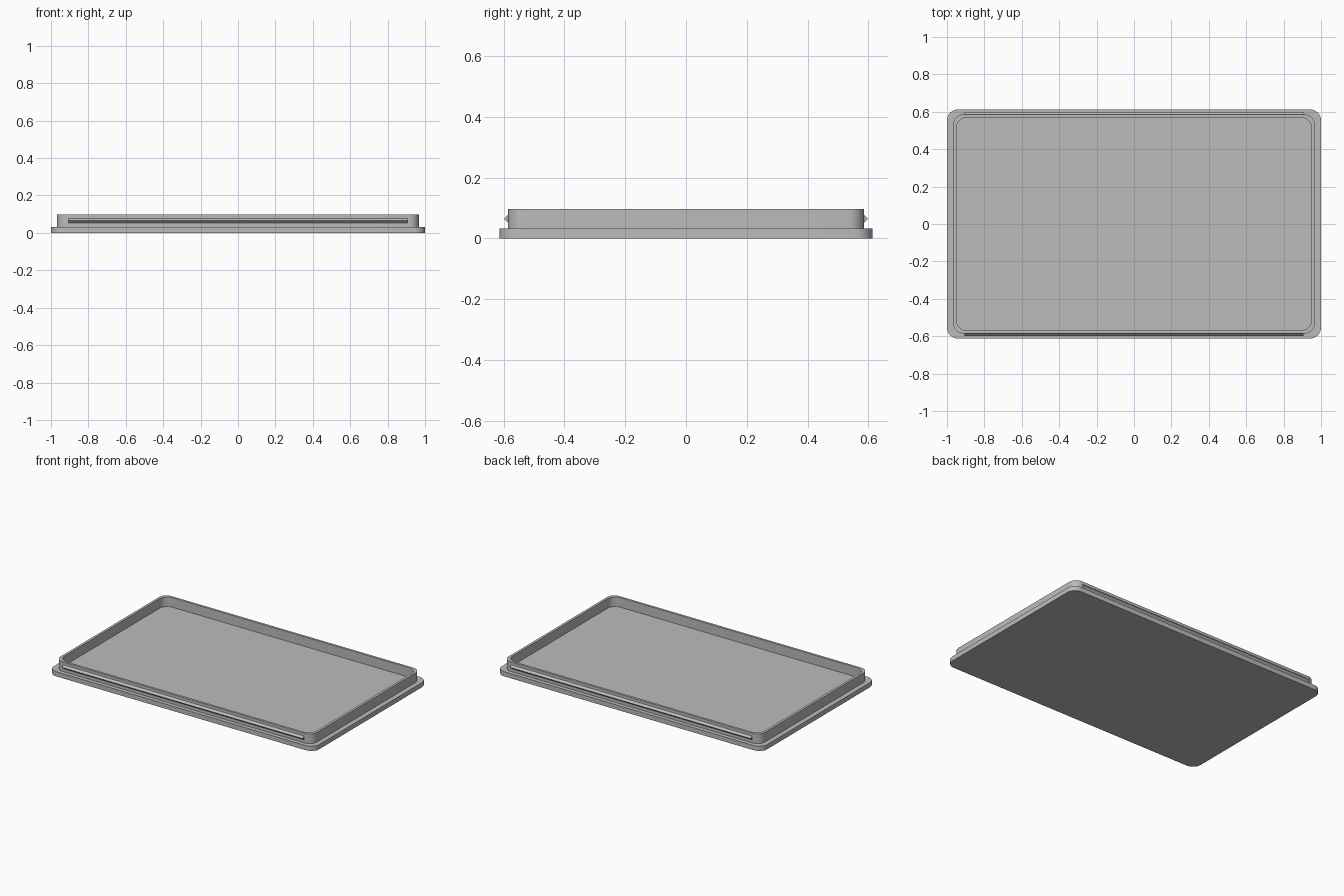
import bpy, bmesh, math

if "Cube" in bpy.data.objects:
    bpy.data.objects.remove(bpy.data.objects["Cube"])

grey = bpy.data.materials.new("plain_grey")
grey.diffuse_color = (0.5, 0.5, 0.5, 1)
grey.use_nodes = True
grey.node_tree.nodes["Principled BSDF"].inputs["Base Color"].default_value = grey.diffuse_color


def rounded_rect(hx, hy, r, steps=8):
    """Counter-clockwise outline of a rectangle with rounded corners."""
    pts = []
    for k, (sx, sy) in enumerate([(1, 1), (-1, 1), (-1, -1), (1, -1)]):
        for i in range(steps + 1):
            a = math.pi / 2 * (k + i / steps)
            pts.append((sx * (hx - r) + r * math.cos(a),
                        sy * (hy - r) + r * math.sin(a)))
    return pts


def finish(name, bm, smooth=True):
    bmesh.ops.recalc_face_normals(bm, faces=bm.faces)
    mesh = bpy.data.meshes.new(name)
    bm.to_mesh(mesh)
    bm.free()
    obj = bpy.data.objects.new(name, mesh)
    bpy.context.collection.objects.link(obj)
    mesh.materials.append(grey)
    if smooth:
        bpy.ops.object.select_all(action='DESELECT')
        obj.select_set(True)
        bpy.context.view_layer.objects.active = obj
        bpy.ops.object.shade_smooth_by_angle(angle=math.radians(30))
    return obj


def bridge(bm, a, b):
    n = len(a)
    for i in range(n):
        j = (i + 1) % n
        bm.faces.new((a[i], a[j], b[j], b[i]))


Z_PLATE, Z_TOP = 0.032, 0.097

# Lid: plate, ledge, raised rim and recessed floor as one stepped shell
bm = bmesh.new()
plate = rounded_rect(1.0, 0.613, 0.06)
rim_out = rounded_rect(0.967, 0.586, 0.055)
rim_in = rounded_rect(0.95, 0.57, 0.058)
profile = [(plate, 0), (plate, Z_PLATE), (rim_out, Z_PLATE),
           (rim_out, Z_TOP), (rim_in, Z_TOP), (rim_in, Z_PLATE)]
rings = [[bm.verts.new((x, y, z)) for x, y in pts] for pts, z in profile]
for lower, upper in zip(rings, rings[1:]):
    bridge(bm, lower, upper)
bm.faces.new(rings[0])
bm.faces.new(rings[-1])
finish("lid", bm)

# Snap ridges: triangular bars along the two long sides of the rim
for name, side in (("front_snap_ridge", -1), ("back_snap_ridge", 1)):
    bm = bmesh.new()
    section = [(0.584, 0.050), (0.599, 0.065), (0.584, 0.080)]
    ends = [[bm.verts.new((x, side * y, z)) for y, z in section]
            for x in (-0.907, 0.907)]
    bridge(bm, *ends)
    for end in ends:
        bm.faces.new(end)
    finish(name, bm, smooth=False)
